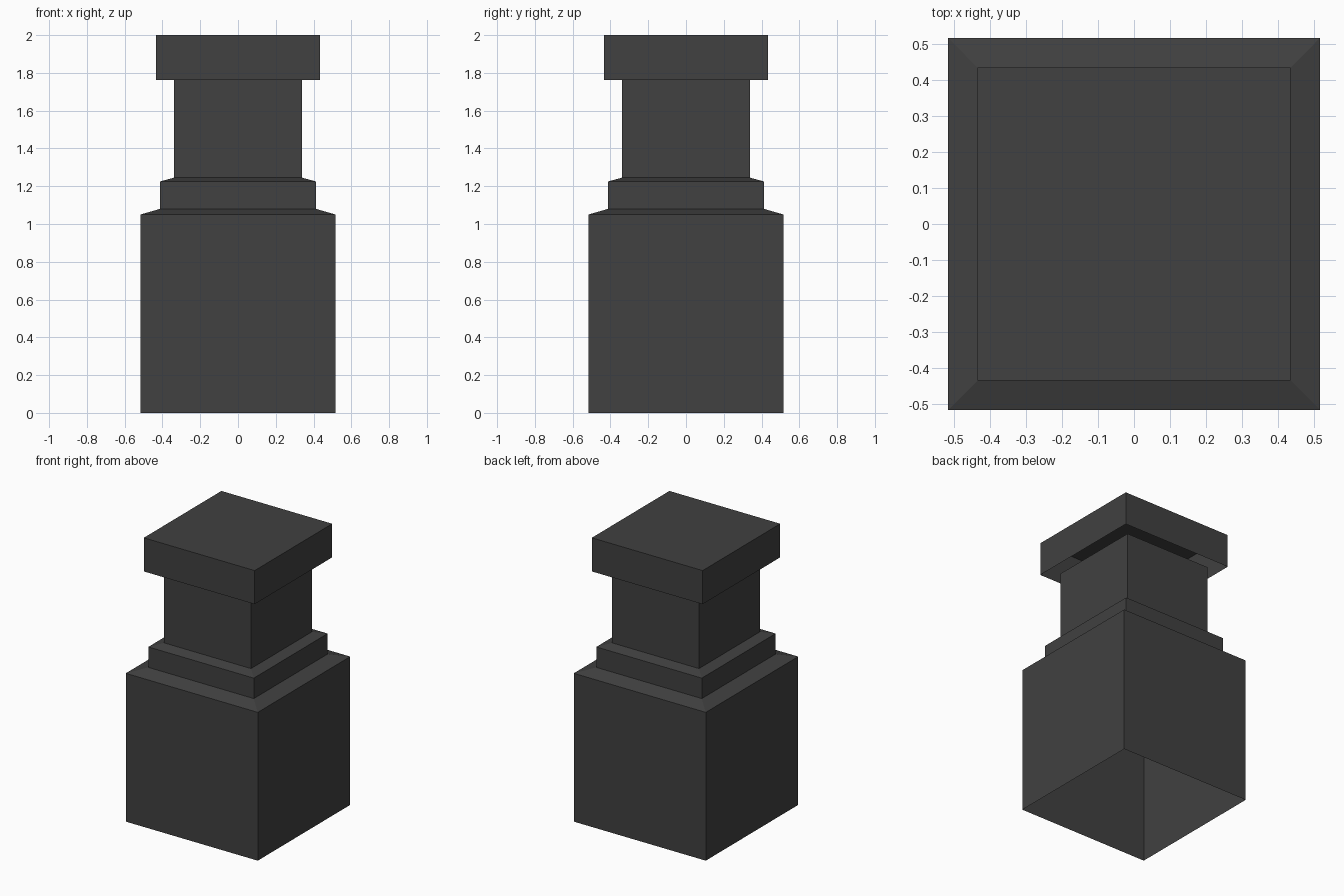
import bpy
import bmesh

cube = bpy.data.objects.get("Cube")
if cube:
    bpy.data.objects.remove(cube, do_unlink=True)

# Single dark stone colour
stone = bpy.data.materials.new("dark_grey_stone")
stone.use_nodes = True
colour = (0.052, 0.052, 0.052, 1)
stone.diffuse_color = colour
bsdf = stone.node_tree.nodes["Principled BSDF"]
bsdf.inputs["Base Color"].default_value = colour
bsdf.inputs["Roughness"].default_value = 0.9


def square_shell(name, profile, closed_top=False):
    """Square shell, open below, through (half width, height) points."""
    bm = bmesh.new()
    corners = ((-1, -1), (1, -1), (1, 1), (-1, 1))
    rings = [[bm.verts.new((x * r, y * r, z)) for x, y in corners]
             for r, z in profile]
    for low, high in zip(rings, rings[1:]):
        for i in range(4):
            j = (i + 1) % 4
            bm.faces.new((low[i], low[j], high[j], high[i]))
    if closed_top:
        bm.faces.new(rings[-1])
    mesh = bpy.data.meshes.new(name)
    bm.to_mesh(mesh)
    bm.free()
    mesh.materials.append(stone)
    obj = bpy.data.objects.new(name, mesh)
    bpy.context.collection.objects.link(obj)
    return obj


# Plinth with sloped shoulder, collar and shaft in one stepped profile
square_shell("pillar_body", [(0.517, 0), (0.517, 1.05), (0.413, 1.08),
                             (0.413, 1.225), (0.34, 1.245), (0.34, 1.765)])

# Overhanging cap, hollow underneath
square_shell("pillar_cap", [(0.434, 1.762), (0.434, 2)], closed_top=True)
